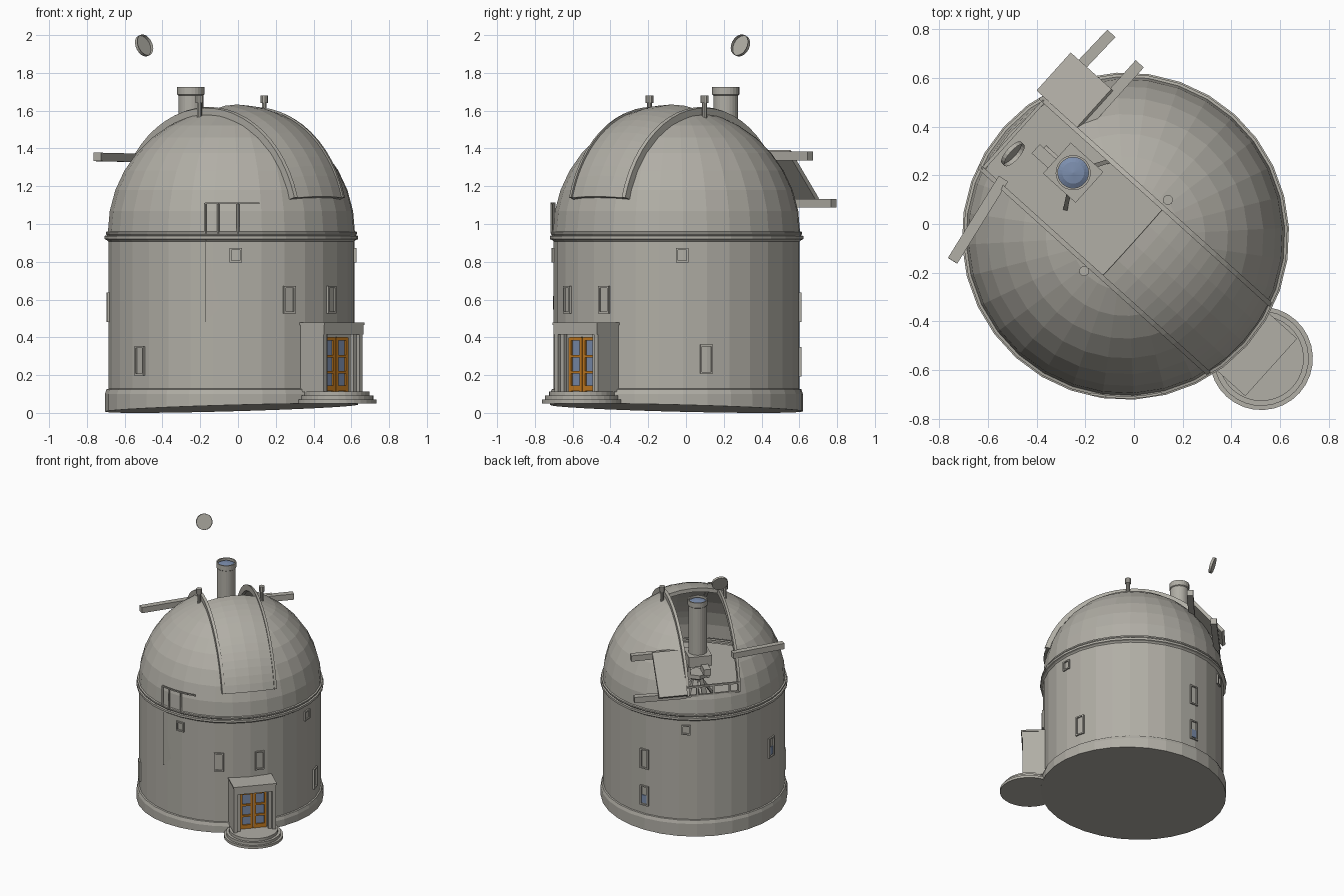
import bpy, bmesh, math
from mathutils import Matrix, Vector

if "Cube" in bpy.data.objects:
    bpy.data.objects.remove(bpy.data.objects["Cube"])

R = math.radians
# local frame: +x runs along the slit toward the entrance, y across it
M = Matrix.Translation((-0.035, -0.05, 0)) @ Matrix.Rotation(R(-42), 4, 'Z')


def mat(name, c):
    m = bpy.data.materials.new(name)
    m.diffuse_color = (*c, 1)
    m.use_nodes = True
    m.node_tree.nodes["Principled BSDF"].inputs["Base Color"].default_value = m.diffuse_color
    return m


STONE = mat("warm_grey", (0.44, 0.425, 0.38))
WOOD = mat("orange_wood", (0.56, 0.2, 0.015))
GLASS = mat("blue_glass", (0.2, 0.27, 0.42))


def finish(name, bm, m, L=Matrix()):
    me = bpy.data.meshes.new(name)
    bm.to_mesh(me)
    bm.free()
    me.materials.append(m)
    me.transform(M @ L)
    ob = bpy.data.objects.new(name, me)
    bpy.context.collection.objects.link(ob)
    return ob


def lathe_bm(profile, seg):
    bm = bmesh.new()
    rings = [[bm.verts.new((r * math.cos(2 * math.pi * i / seg), r * math.sin(2 * math.pi * i / seg), z))
              for i in range(seg)] for r, z in profile]
    for a, b in zip(rings, rings[1:]):
        for i in range(seg):
            k = (i + 1) % seg
            bm.faces.new((a[i], a[k], b[k], b[i]))
    bmesh.ops.remove_doubles(bm, verts=bm.verts, dist=1e-5)
    return bm


def lathe(name, profile, seg=32, m=STONE, L=Matrix()):
    return finish(name, lathe_bm(profile, seg), m, L)


def cyl(name, x, y, z0, z1, r, seg=16, m=STONE):
    return lathe(name, [(0, z0), (r, z0), (r, z1), (0, z1)], seg, m, Matrix.Translation((x, y, 0)))


def boxes(name, items, m=STONE, L=Matrix()):
    """items: (centre, size[, rotation matrix])"""
    bm = bmesh.new()
    for it in items:
        rot = it[2] if len(it) > 2 else Matrix()
        bmesh.ops.create_cube(bm, size=1, matrix=Matrix.Translation(it[0]) @ rot @ Matrix.Diagonal((*it[1], 1)))
    return finish(name, bm, m, L)


def bars(name, segs, t, m=STONE):
    """square bars between point pairs"""
    items = []
    for a, b in segs:
        a, b = Vector(a), Vector(b)
        q = (b - a).to_track_quat('Z', 'Y').to_matrix().to_4x4()
        items.append(((a + b) / 2, (t, t, (b - a).length), q))
    return boxes(name, items, m)


DZ, DR = 0.96, 0.655


def arch(name, p0, p1, r0, r1, t0, t1, n=14, w=4):
    """slab bent over the dome between two sideways offsets"""
    bm = bmesh.new()
    ps = [p0 + (p1 - p0) * i / w for i in range(w + 1)]
    sec = [(p, r1) for p in ps] + [(p, r0) for p in reversed(ps)]
    rings = []
    for k in range(n + 1):
        t = R(t0 + (t1 - t0) * k / n)
        ring = []
        for p, r in sec:
            h = math.sqrt(r * r - p * p)
            ring.append(bm.verts.new((h * math.sin(t), p, DZ + h * math.cos(t))))
        rings.append(ring)
    s = len(sec)
    for a, b in zip(rings, rings[1:]):
        for i in range(s):
            bm.faces.new((a[i], a[(i + 1) % s], b[(i + 1) % s], b[i]))
    for ring in (rings[0], rings[-1]):
        for i in range(w):
            bm.faces.new((ring[i], ring[i + 1], ring[s - 2 - i], ring[s - 1 - i]))
    bmesh.ops.recalc_face_normals(bm, faces=bm.faces)
    return finish(name, bm, STONE)


# plinth with its sloping underside
bm = lathe_bm([(0, 0), (0.67, 0), (0.67, 0.1), (0.662, 0.125), (0.645, 0.13)], 32)
for v in bm.verts:
    if v.co.z < 0.01:
        v.co.z = 0.025 + 0.025 * v.co.x / 0.67
finish("plinth", bm, STONE)

# drum wall, cornice and inner floor
lathe("drum_wall", [(0.652, 0.12), (0.652, 0.92)])
lathe("cornice", [(0.65, 0.905), (0.66, 0.915), (0.672, 0.92), (0.672, 0.937), (0.66, 0.94),
                  (0.666, 0.948), (0.666, 0.958), (0.65, 0.962)])
lathe("inner_floor", [(0.64, 0.93), (0, 0.93)])

# dome shell with the slit opening cut out
bm = lathe_bm([(DR * math.cos(R(10 * i)), DZ - 0.005 + DR * math.sin(R(10 * i))) for i in range(10)], 32)
for co, no in (((0, 0.19, 0), (0, 1, 0)), ((0, -0.19, 0), (0, 1, 0)),
               ((0.04, 0, 0), (1, 0, 0)), ((0, 0, 1.1), (0, 0, 1))):
    bmesh.ops.bisect_plane(bm, geom=bm.verts[:] + bm.edges[:] + bm.faces[:], plane_co=co, plane_no=no)
gone = []
for f in bm.faces:
    c = f.calc_center_median()
    if abs(c.y) < 0.19 and c.x < 0.04 and c.z > 1.1:
        gone.append(f)
bmesh.ops.delete(bm, geom=gone, context='FACES')
finish("dome", bm, STONE)

# fixed slit cover and slit edge ribs
arch("slit_cover", -0.19, 0.19, 0.645, 0.674, 3.5, 74)
for s, n in ((1, "left"), (-1, "right")):
    arch("slit_rib_" + n, s * 0.18, s * 0.2, 0.64, 0.684, -77, 74, 24, 1)

# opened shutter, its rails and the rail on the other side
boxes("open_shutter", [((-0.55, 0.305, 1.255), (0.34, 0.21, 0.025), Matrix.Rotation(R(-48.7), 4, 'Y'))])
bars("shutter_rails", [((-0.43, 0.2, 1.36), (-0.43, 0.565, 1.36)), ((-0.61, 0.2, 1.11), (-0.6, 0.58, 1.11)),
                       ((-0.53, -0.16, 1.35), (-0.46, -0.55, 1.355))], 0.045)
bars("slit_sill_rails", [((-0.62, -0.19, z), (-0.62, 0.19, z)) for z in (1.1, 1.17)]
     + [((-0.62, y, 1.09), (-0.62, y, 1.17)) for y in (-0.12, 0, 0.12)], 0.014)

# vent posts on the dome
for x, y in ((0.03, 0.227), (-0.03, -0.22)):
    cyl("vent_post", x, y, 1.54, 1.65, 0.013, 10)
    cyl("vent_cap", x, y, 1.64, 1.68, 0.021, 10)

# telescope: tube, lens, mount and legs
TX, TY = -0.334, 0.05
T = Matrix.Translation((TX, TY, 0))
lathe("telescope_tube", [(0, 1.3), (0.066, 1.3), (0.066, 1.68), (0.072, 1.685), (0.072, 1.725),
                         (0.063, 1.725), (0.063, 1.705)], 24, STONE, T)
lathe("telescope_lens", [(0.064, 1.705), (0.045, 1.716), (0, 1.722)], 24, GLASS, T)
boxes("telescope_mount", [((TX, TY, 1.27), (0.18, 0.17, 0.08)), ((TX - 0.12, TY - 0.03, 1.22), (0.12, 0.05, 0.05)),
                          ((TX, TY + 0.07, 1.18), (0.07, 0.02, 0.14)), ((TX, TY - 0.07, 1.18), (0.07, 0.02, 0.14))])
lathe("telescope_pier", [(0, 0.93), (0.09, 0.93), (0.04, 1.1), (0.075, 1.12), (0.075, 1.15), (0, 1.15)], 6, STONE, T)
bars("telescope_legs", [((TX, TY, 1.13), (TX + 0.15 * math.cos(a), TY + 0.15 * math.sin(a), 0.93))
                        for a in (R(60), R(180), R(300))], 0.018)

# floating round cap, open toward the front
lathe("floating_cap", [(0, 0), (0.059, 0), (0.059, 0.018)], 20, STONE,
      Matrix.Translation((-0.578, -0.058, 1.942)) @ Matrix.Rotation(R(70), 4, 'Y'))

# round entrance steps
lathe("entrance_steps", [(0, 0.05), (0.212, 0.05), (0.212, 0.07), (0.195, 0.07), (0.195, 0.092),
                         (0.175, 0.092), (0.175, 0.114), (0, 0.114)], 32, STONE, Matrix.Translation((0.75, 0, 0)))

# entrance porch
porch = [((0.7, 0, 0.445), (0.2, 0.31, 0.06)), ((0.705, 0, 0.472), (0.2, 0.318, 0.012)),
         ((0.68, 0, 0.27), (0.1, 0.3, 0.32))]
for s in (-1, 1):
    porch.append(((0.69, s * 0.142, 0.265), (0.21, 0.026, 0.31)))
    porch.append(((0.765, s * 0.115, 0.265), (0.025, 0.025, 0.31)))
boxes("porch", porch)

# double door: wooden frames over glass
boxes("door_glass", [((0.732, 0, 0.255), (0.006, 0.18, 0.275))], GLASS)
frame = []
for s in (-1, 1):
    frame += [((0.738, s * y, 0.257), (0.014, 0.018, 0.285)) for y in (0.011, 0.089)]
    frame += [((0.738, s * 0.05, z), (0.014, 0.08, h)) for z, h in
              ((0.13, 0.03), (0.215, 0.015), (0.3, 0.015), (0.392, 0.018))]
boxes("door_frames", frame, WOOD)

# windows: angle, height, width, tall, glazed
for a, z, w, h, g in ((-20, 0.6, 0.07, 0.145, 0), (6, 0.6, 0.07, 0.145, 0), (-46, 0.835, 0.065, 0.075, 0),
                      (44.6, 0.835, 0.065, 0.075, 0), (162, 0.835, 0.065, 0.075, 0), (134, 0.56, 0.07, 0.155, 0),
                      (134, 0.27, 0.07, 0.155, 1), (225, 0.56, 0.07, 0.155, 1), (-96, 0.275, 0.07, 0.155, 0),
                      (56, 0.285, 0.07, 0.155, 0)):
    L = Matrix.Rotation(R(a), 4, 'Z') @ Matrix.Translation((0.652, 0, z))
    t = 0.01
    boxes("window_frame", [((0, s * (w - t) / 2, 0), (0.018, t, h)) for s in (-1, 1)]
          + [((0, 0, s * (h - t) / 2), (0.018, w, t)) for s in (-1, 1)], STONE, L)
    if g:
        boxes("window_glass", [((0.001, 0, -h * 0.18), (0.006, w * 0.6, h * 0.4))], GLASS, L)


def pt(a, z, r=0.662):
    return (r * math.cos(R(a)), r * math.sin(R(a)), z)


# small railing on the cornice
bars("cornice_railing", [(pt(a, 0.95), pt(a, 1.11)) for a in (-60, -54, -45)]
     + [(pt(a, 1.11), pt(a + 5, 1.11)) for a in range(-60, -35, 5)], 0.01)

# torn opening in the drum, seen from its inner side
bm = bmesh.new()
bm.faces.new([bm.verts.new(pt(a, z, 0.657)) for a, z in ((-57, 0.75), (-53, 0.56), (-60, 0.48), (-60, 0.92))])
finish("wall_gap", bm, STONE)
